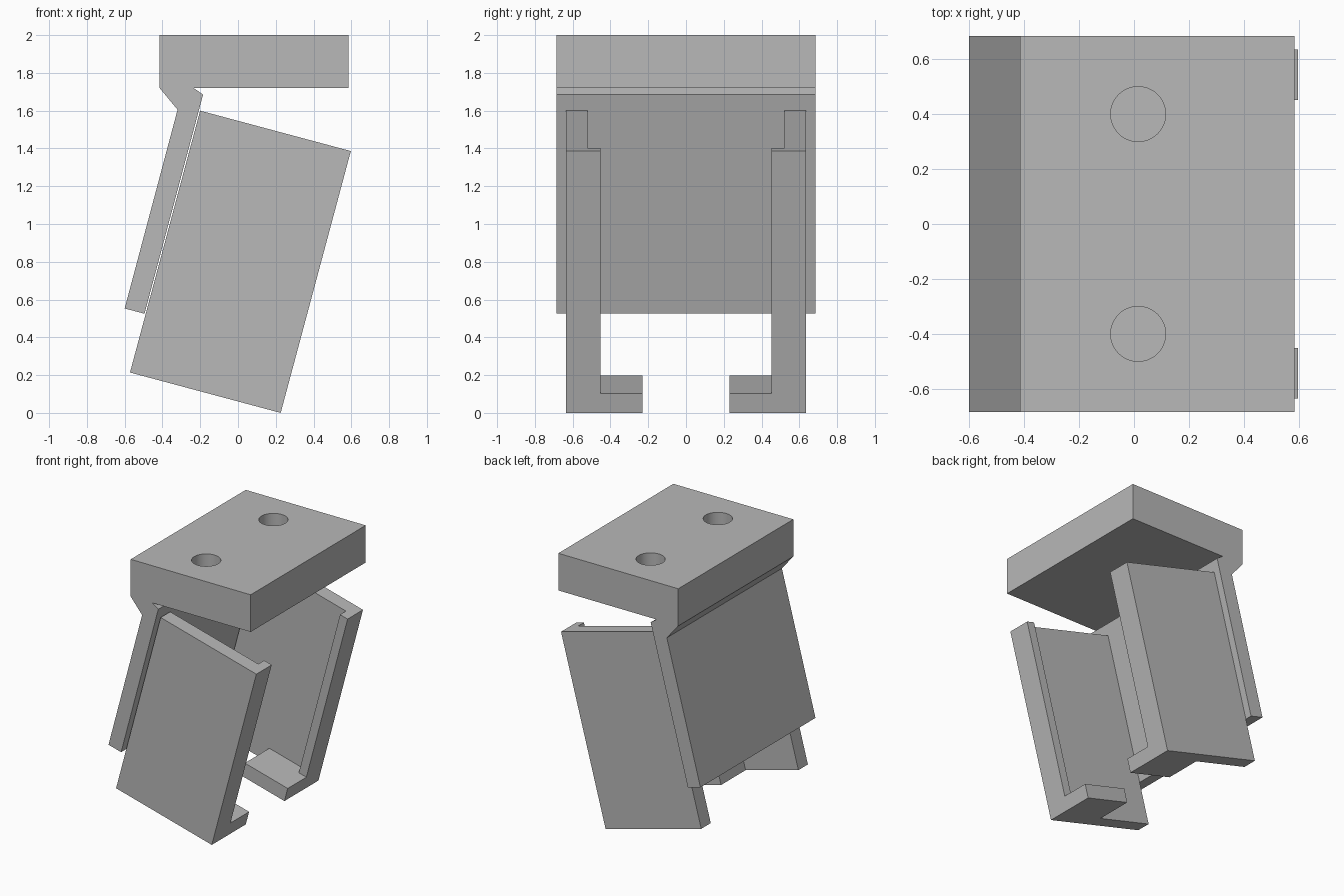
import bpy, bmesh, math
from mathutils import Vector

cube = bpy.data.objects.get("Cube")
if cube:
    bpy.data.objects.remove(cube, do_unlink=True)

grey = bpy.data.materials.new("plain grey")
grey.use_nodes = True
grey.diffuse_color = (0.48, 0.48, 0.48, 1)
grey.node_tree.nodes["Principled BSDF"].inputs["Base Color"].default_value = grey.diffuse_color

TILT = math.radians(15)


def extrude(name, points, offset):
    """Prism made from a flat outline pushed along offset."""
    bm = bmesh.new()
    face = bm.faces.new([bm.verts.new(p) for p in points])
    grown = bmesh.ops.extrude_face_region(bm, geom=[face])["geom"]
    bmesh.ops.translate(bm, vec=Vector(offset),
                        verts=[v for v in grown if isinstance(v, bmesh.types.BMVert)])
    bmesh.ops.recalc_face_normals(bm, faces=bm.faces)
    mesh = bpy.data.meshes.new(name)
    bm.to_mesh(mesh)
    bm.free()
    mesh.materials.append(grey)
    ob = bpy.data.objects.new(name, mesh)
    bpy.context.collection.objects.link(ob)
    return ob


# Mounting block with tilted back plate, one continuous profile
WIDTH = 1.37
profile = [(-0.415, 2), (0.585, 2), (0.585, 1.72), (-0.235, 1.72), (-0.185, 1.685),
           (-0.495, 0.525), (-0.6, 0.553), (-0.32, 1.605), (-0.415, 1.72)]
bracket = extrude("bracket", [(x, -WIDTH / 2, z) for x, z in profile], (0, WIDTH, 0))

# Blind screw holes in the top
for y in (-0.4, 0.4):
    bpy.ops.mesh.primitive_cylinder_add(vertices=48, radius=0.1, depth=0.4,
                                        location=(0.015, y, 2))
    cutter = bpy.context.object
    cutter.name = "hole_cutter"
    cutter.hide_render = True
    cutter.data.materials.append(grey)
    mod = bracket.modifiers.new("hole", 'BOOLEAN')
    mod.operation = 'DIFFERENCE'
    mod.solver = 'EXACT'
    mod.object = cutter
    bpy.context.view_layer.objects.active = bracket
    bpy.ops.object.modifier_apply(modifier=mod.name)
    bpy.data.objects.remove(cutter, do_unlink=True)

bpy.ops.object.select_all(action='DESELECT')
bracket.select_set(True)
bpy.context.view_layer.objects.active = bracket
bpy.ops.object.shade_smooth_by_angle(angle=math.radians(30))

# Side arms: L-shaped section (depth from the open edge, distance from centre)
DEPTH, LENGTH, LIP, TAB = 0.826, 1.435, 0.065, 0.37
OUTER, INNER, LIP_Y, TAB_Y = 0.635, 0.522, 0.452, 0.23
wall = [(0, OUTER), (DEPTH, OUTER), (DEPTH, INNER), (LIP, INNER), (LIP, LIP_Y), (0, LIP_Y)]
foot = [(0, LIP_Y), (LIP, LIP_Y), (LIP, INNER), (TAB, INNER), (TAB, TAB_Y), (0, TAB_Y)]


def tilted(section, side):
    return [(0.226 - s * math.cos(TILT), side * y, s * math.sin(TILT)) for s, y in section]


up = Vector((math.sin(TILT), 0, math.cos(TILT)))
for side, label in ((-1, "front"), (1, "back")):
    extrude(label + "_side_arm", tilted(wall, side), up * LENGTH)
    extrude(label + "_support_foot", tilted(foot, side), up * 0.106)
